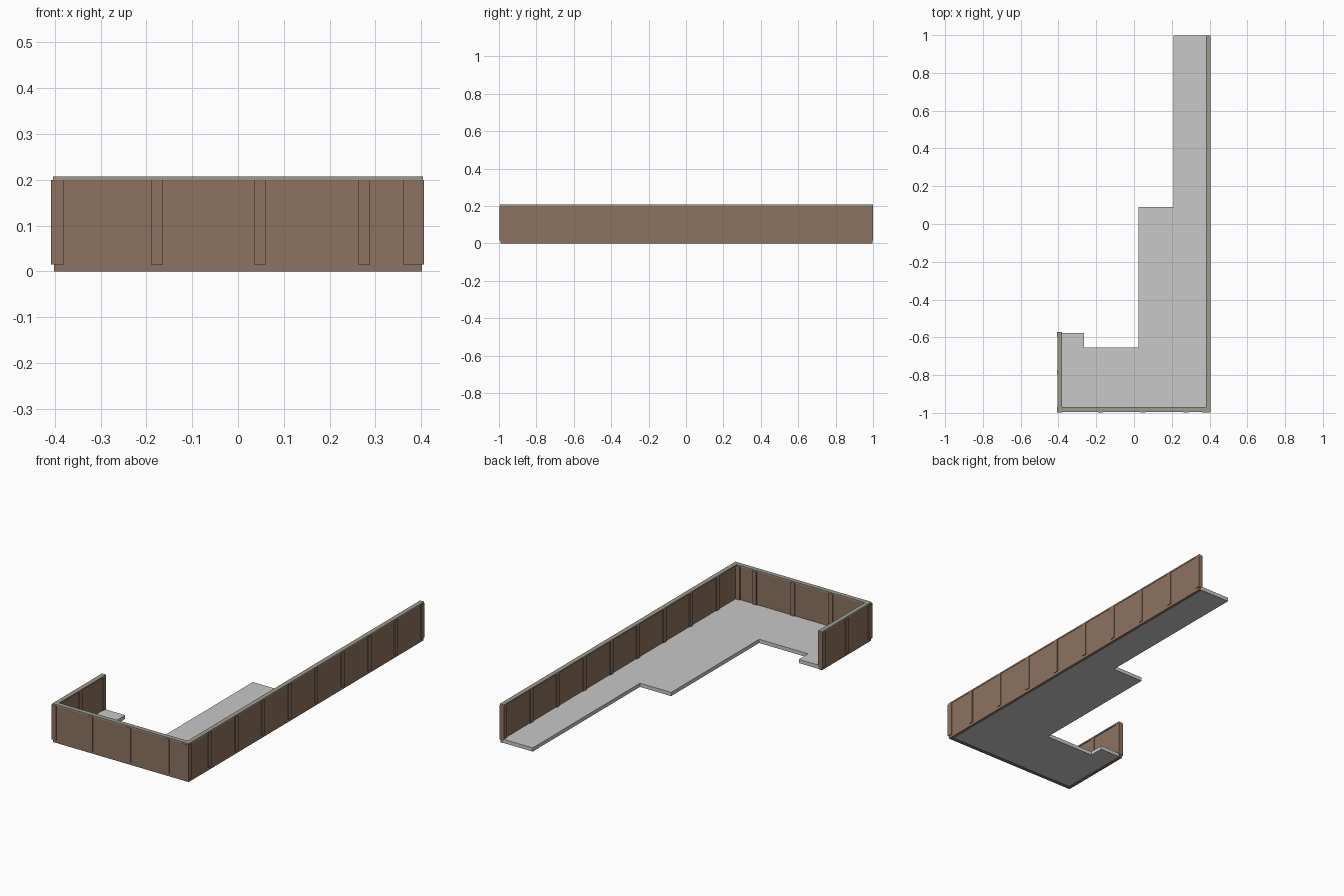
import bpy, bmesh

if "Cube" in bpy.data.objects:
    bpy.data.objects.remove(bpy.data.objects["Cube"])


def material(name, rgb):
    m = bpy.data.materials.new(name)
    m.diffuse_color = (*rgb, 1)
    m.use_nodes = True
    m.node_tree.nodes["Principled BSDF"].inputs["Base Color"].default_value = m.diffuse_color
    return m


WOOD = material("brown_wood", (0.27, 0.17, 0.115))
FLOOR = material("pale_concrete", (0.58, 0.58, 0.58))
CAP = material("grey_capping", (0.34, 0.33, 0.27))


def finish(name, bm, mat):
    bmesh.ops.recalc_face_normals(bm, faces=bm.faces)
    me = bpy.data.meshes.new(name)
    bm.to_mesh(me)
    bm.free()
    me.materials.append(mat)
    ob = bpy.data.objects.new(name, me)
    bpy.context.collection.objects.link(ob)
    return ob


def prism(name, outline, z0, z1, mat):
    """Extrude a plan outline between two heights."""
    bm = bmesh.new()
    face = bm.faces.new([bm.verts.new((x, y, z0)) for x, y in outline])
    top = bmesh.ops.extrude_face_region(bm, geom=[face])["geom"]
    for v in top:
        if isinstance(v, bmesh.types.BMVert):
            v.co.z = z1
    return finish(name, bm, mat)


def box(name, x0, x1, y0, y1, z0, z1, mat):
    return prism(name, [(x0, y0), (x1, y0), (x1, y1), (x0, y1)], z0, z1, mat)


def u_plan(outer, inner, front, front_in, back_left, back_right):
    """Plan of the left, front and right walls as one strip."""
    return [(-outer, back_left), (-outer, front), (outer, front), (outer, back_right),
            (inner, back_right), (inner, front_in), (-inner, front_in), (-inner, back_left)]


# Stepped floor slab
prism("floor_slab", [(-0.39, -0.98), (0.39, -0.98), (0.39, 0.998), (0.21, 0.998),
                     (0.21, 0.09), (0.025, 0.09), (0.025, -0.655), (-0.265, -0.655),
                     (-0.265, -0.577), (-0.39, -0.577)], 0.002, 0.022, FLOOR)

# Continuous wall and its capping
prism("wall_panels", u_plan(0.402, 0.385, -0.992, -0.974, -0.576, 0.996), 0, 0.2, WOOD)
prism("wall_capping", u_plan(0.404, 0.38, -0.995, -0.97, -0.574, 0.999), 0.2, 0.207, CAP)

# Posts standing proud of both wall faces
PZ = (0.015, 0.2)
W = 0.013
for i in range(9):
    y = -0.815 + i * 0.2251
    box(f"right_post_{i}", 0.38, 0.406, y - W, min(y + W, 1.0), *PZ, WOOD)
for i, x in enumerate((-0.177, 0.048, 0.275)):
    box(f"front_post_{i}", x - W, x + W, -0.997, -0.968, *PZ, WOOD)
for i, y in enumerate((-0.785, -0.586)):
    box(f"left_post_{i}", -0.408, -0.381, y - W, y + W, *PZ, WOOD)

# Corner posts
box("left_corner_post", -0.408, -0.381, -0.997, -0.968, *PZ, WOOD)
box("right_corner_post", 0.36, 0.406, -0.997, -0.968, *PZ, WOOD)
